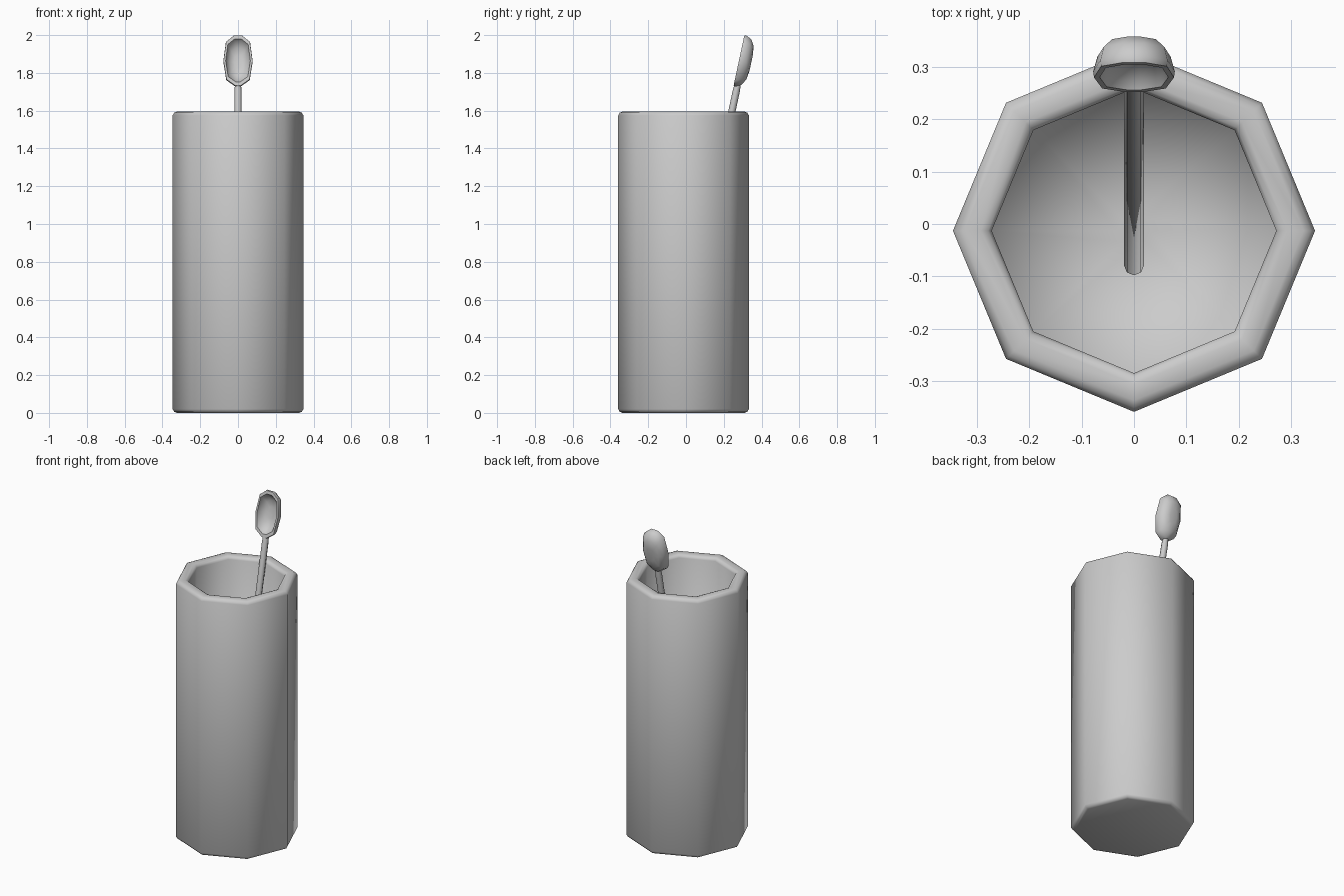
import bpy, bmesh, math

if "Cube" in bpy.data.objects:
    bpy.data.objects.remove(bpy.data.objects["Cube"])

# Mid grey shared by all parts
grey = bpy.data.materials.new("mid_grey")
grey.diffuse_color = (0.53, 0.53, 0.53, 1)
grey.use_nodes = True
grey.node_tree.nodes["Principled BSDF"].inputs["Base Color"].default_value = grey.diffuse_color


def loft(name, rings, smooth_angle):
    """Skin a list of equal-length vertex rings and cap both ends."""
    bm = bmesh.new()
    loops = [[bm.verts.new(p) for p in ring] for ring in rings]
    n = len(loops[0])
    for a, b in zip(loops, loops[1:]):
        for i in range(n):
            j = (i + 1) % n
            bm.faces.new((a[i], a[j], b[j], b[i]))
    bm.faces.new(loops[0][::-1])
    bm.faces.new(loops[-1])
    bmesh.ops.recalc_face_normals(bm, faces=bm.faces)
    mesh = bpy.data.meshes.new(name)
    bm.to_mesh(mesh)
    bm.free()
    mesh.materials.append(grey)
    obj = bpy.data.objects.new(name, mesh)
    bpy.context.collection.objects.link(obj)
    bpy.ops.object.select_all(action='DESELECT')
    obj.select_set(True)
    bpy.context.view_layer.objects.active = obj
    bpy.ops.object.shade_smooth_by_angle(angle=math.radians(smooth_angle))
    return obj


def octagon(r, z):
    return [(r * math.cos(k * math.pi / 4), r * math.sin(k * math.pi / 4), z) for k in range(8)]


# Cup: eight-sided tumbler, (radius, height) from outer base over the rim to the softly shaded floor
cup_profile = [(0.324, 0), (0.338, 0.006), (0.346, 0.02), (0.346, 1.575), (0.338, 1.589),
               (0.324, 1.595), (0.293, 1.595), (0.279, 1.589), (0.272, 1.575), (0.272, 0.075),
               (0.03, 0.075)]
cup = loft("cup", [octagon(r, z) for r, z in cup_profile], 100)
cup.location.y = -0.013

# Spoon handle: thin rod with a chamfered lower end
handle_profile = [(0.011, 0), (0.019, 0.012), (0.019, 1.66), (0.016, 1.70)]
handle = loft("spoon_handle", [octagon(r, z) for r, z in handle_profile], 50)

# Spoon bowl: half outline (x, distance along spoon), mirrored
half = [(0.015, 1.684), (0.062, 1.718), (0.078, 1.82), (0.064, 1.925), (0.022, 1.959)]
outline = half + [(-x, s) for x, s in reversed(half)]
mid = 1.825


def bowl_ring(scale, y):
    return [(x * scale, y, mid + (s - mid) * scale) for x, s in outline]


# (scale, depth) from the back of the bowl round the rim to the hollow
bowl_profile = [(0.3, 0.046), (0.65, 0.04), (0.9, 0.02), (1.0, -0.008), (0.98, -0.02),
                (0.84, -0.02), (0.78, -0.004), (0.55, 0.02), (0.25, 0.027)]
bowl = loft("spoon_bowl", [bowl_ring(k, y) for k, y in bowl_profile], 60)

# Lean the spoon against the back rim
for part in (handle, bowl):
    part.location = (0, -0.082, 0.08)
    part.rotation_euler.x = -math.radians(12.1)
